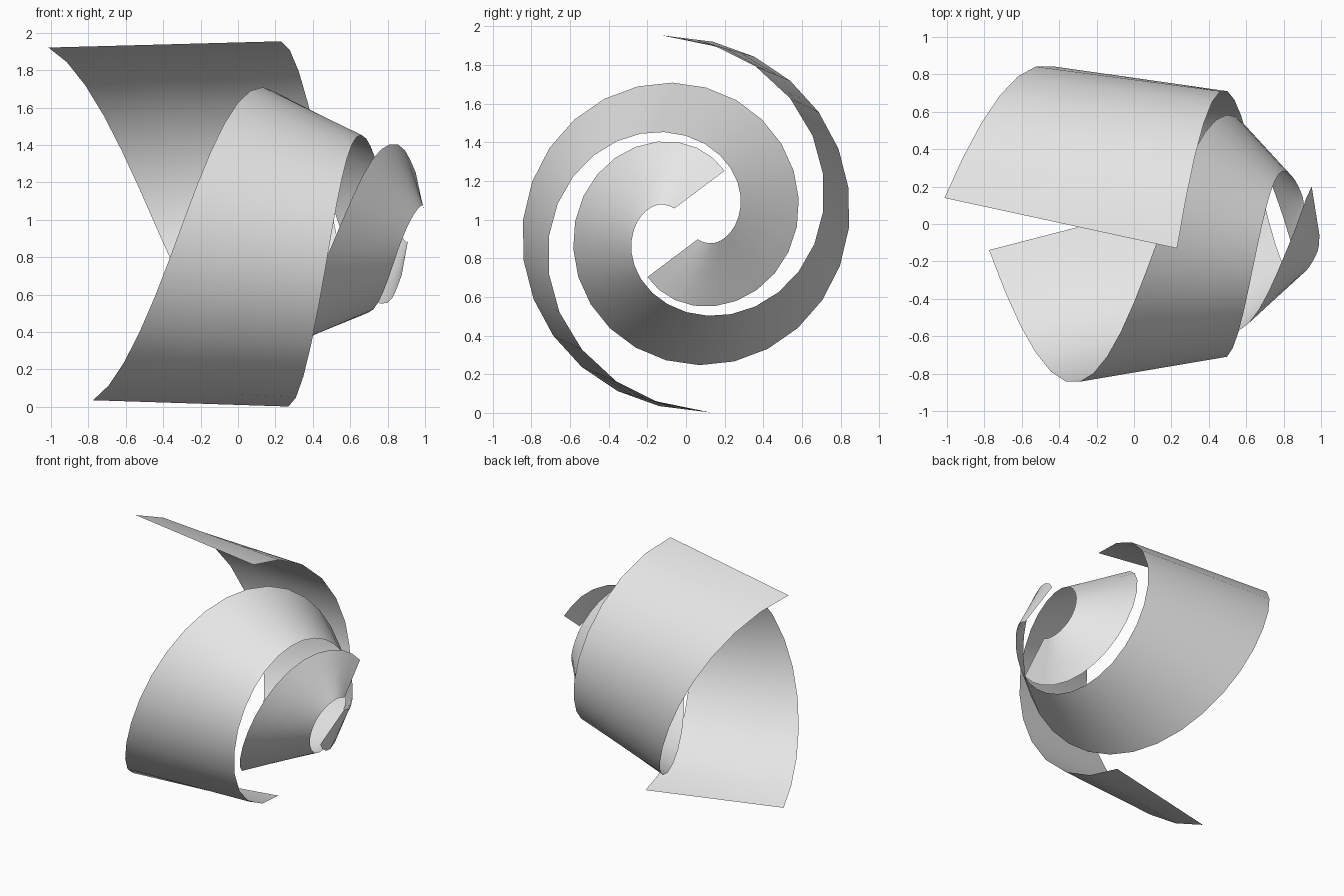
import bpy
import math

if "Cube" in bpy.data.objects:
    bpy.data.objects.remove(bpy.data.objects["Cube"], do_unlink=True)

AXIS_Z = 0.978      # height of the spiral axis, which runs along x
SEGMENTS = 28
STRIPS = 3

# Each edge of the ribbon: angle about the axis, radius, x
WIDE_EDGE = [(54, .34, .875), (98, .43, .79), (188, .59, .51),
             (276, .735, .13), (366, .853, -.33), (441.6, .953, -.775)]
NARROW_EDGE = [(127, .10, .91), (147, .18, .90), (204, .31, .80),
               (284, .49, .66), (373, .735, .48), (457.6, .985, .27)]
KNOTS = [p[0] for p in WIDE_EDGE]


def slope(values, i):
    a, b = max(i - 1, 0), min(i + 1, len(values) - 1)
    return (values[b] - values[a]) / (KNOTS[b] - KNOTS[a])


def smooth_value(values, u):
    """Cubic interpolation through the knots."""
    i = max(k for k in range(len(KNOTS) - 1) if KNOTS[k] <= u)
    h = KNOTS[i + 1] - KNOTS[i]
    t = (u - KNOTS[i]) / h
    rise = t * t * (3 - 2 * t)
    return (values[i] * (1 - rise) + values[i + 1] * rise
            + h * t * (1 - t) ** 2 * slope(values, i)
            - h * t * t * (1 - t) * slope(values, i + 1))


def edge_point(edge, u, turn, stretch):
    angle, radius, x = (smooth_value(column, u) for column in zip(*edge))
    a = math.radians(angle + turn)
    return (.48 + stretch * (x - .48), radius * math.cos(a),
            AXIS_Z + radius * math.sin(a))


def ribbon(name, turn, stretch, material):
    verts, faces = [], []
    row = STRIPS + 1
    for s in range(SEGMENTS + 1):
        u = KNOTS[0] + (KNOTS[-1] - KNOTS[0]) * s / SEGMENTS
        wide = edge_point(WIDE_EDGE, u, turn, stretch)
        narrow = edge_point(NARROW_EDGE, u, turn, stretch)
        for k in range(row):
            f = k / STRIPS
            verts.append([w + (n - w) * f for w, n in zip(wide, narrow)])
    for s in range(SEGMENTS):
        for k in range(STRIPS):
            a = s * row + k
            faces.append((a, a + 1, a + row + 1, a + row))
    mesh = bpy.data.meshes.new(name)
    mesh.from_pydata(verts, [], faces)
    mesh.flip_normals()
    mesh.materials.append(material)
    mesh.shade_smooth()
    obj = bpy.data.objects.new(name, mesh)
    bpy.context.collection.objects.link(obj)


grey = bpy.data.materials.new("light_grey")
grey.use_nodes = True
grey.diffuse_color = (.8, .8, .8, 1)
grey.node_tree.nodes["Principled BSDF"].inputs["Base Color"].default_value = (.8, .8, .8, 1)

# Two interleaved ribbons, half a turn apart
ribbon("long_ribbon", 0, 1.19, grey)
ribbon("short_ribbon", 180, 1, grey)
